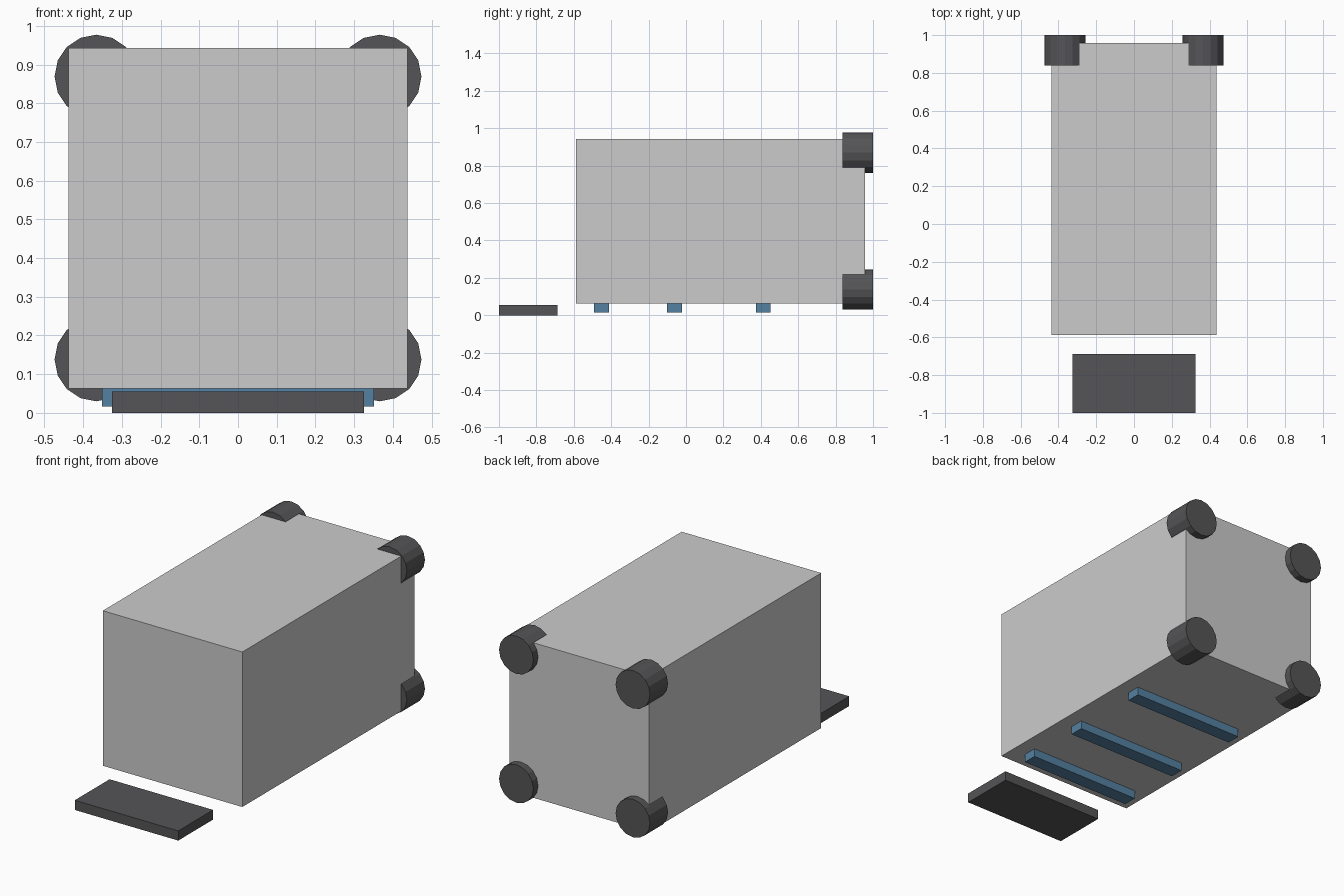
import bpy
import math

if "Cube" in bpy.data.objects:
    bpy.data.objects.remove(bpy.data.objects["Cube"])


def material(name, rgb):
    m = bpy.data.materials.new(name)
    m.diffuse_color = (*rgb, 1)
    m.use_nodes = True
    m.node_tree.nodes["Principled BSDF"].inputs["Base Color"].default_value = m.diffuse_color
    return m


dark = material("dark_rubber", (0.09, 0.09, 0.095))
blue = material("blue_rail", (0.09, 0.22, 0.35))


def box(name, lo, hi, mat=None):
    bpy.ops.mesh.primitive_cube_add(size=1, location=[(a + b) / 2 for a, b in zip(lo, hi)])
    ob = bpy.context.object
    ob.name = name
    ob.scale = [b - a for a, b in zip(lo, hi)]
    bpy.ops.object.transform_apply(location=False, rotation=False, scale=True)
    if mat:
        ob.data.materials.append(mat)
    return ob


# Main housing
box("housing", (-0.438, -0.587, 0.063), (0.438, 0.958, 0.943))

# Separate floor plate in front
box("front_plate", (-0.325, -1.0, 0.0), (0.325, -0.688, 0.055), dark)

# Three cross rails under the housing
for i, y in enumerate((-0.453, -0.062, 0.413)):
    box(f"bottom_rail_{i + 1}", (-0.352, y - 0.04, 0.016), (0.352, y + 0.04, 0.063), blue)

# Round bumpers on the four rear corners
for side, x in (("left", -0.366), ("right", 0.366)):
    for level, z in (("lower", 0.138), ("upper", 0.869)):
        bpy.ops.mesh.primitive_cylinder_add(vertices=16, radius=0.108, depth=0.162,
                                            location=(x, 0.919, z),
                                            rotation=(math.pi / 2, 0, 0))
        bumper = bpy.context.object
        bumper.name = f"{level}_{side}_bumper"
        bumper.data.materials.append(dark)
